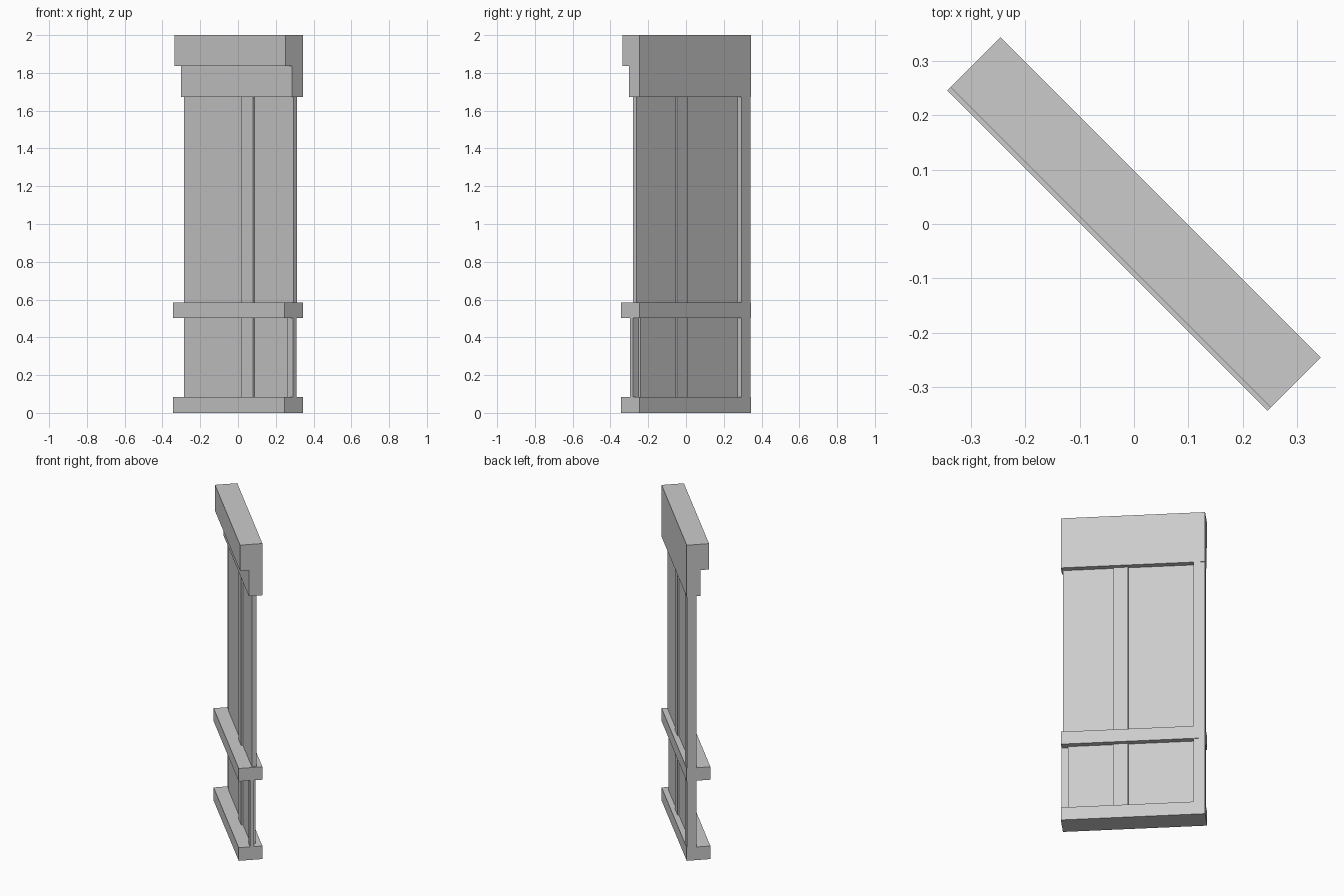
import bpy
from mathutils import Matrix
from math import radians

if "Cube" in bpy.data.objects:
    bpy.data.objects.remove(bpy.data.objects["Cube"])

# Panel is laid out along u (length) and v (depth), then turned 45 degrees
TURN = Matrix.Rotation(radians(-45), 4, 'Z')
L = 0.416      # half length
B = 0.069      # half depth of the rails


def box(name, u, v, z):
    bpy.ops.mesh.primitive_cube_add(size=1)
    ob = bpy.context.object
    ob.name = name
    size = [b - a for a, b in (u, v, z)]
    mid = [(a + b) / 2 for a, b in (u, v, z)]
    ob.data.transform(TURN @ Matrix.Translation(mid) @ Matrix.Diagonal((*size, 1)))
    return ob


# Horizontal rails and stepped header
box("bottom_rail", (-L, L), (-B, B), (0, 0.083))
box("middle_rail", (-L, L), (-B, B), (0.503, 0.585))
box("lower_header", (-L, L), (-0.01, B), (1.672, 1.836))
box("top_header", (-L, L), (-0.061, B), (1.836, 2.0))

# Upright posts and infill panels for the lower and upper bays
for bay, z, panel_end in (("lower", (0.08, 0.506), 0.376), ("upper", (0.582, 1.675), 0.405)):
    box(bay + "_end_post", (-L, -0.35), (0.012, 0.067), z)
    box(bay + "_centre_post", (0.03, 0.113), (-0.002, 0.044), z)
    box(bay + "_panel", (-0.36, panel_end), (0.009, 0.036), z)

# Narrow stud at the open end of the lower bay
box("lower_side_stud", (0.37, L), (-0.003, 0.021), (0.08, 0.506))
